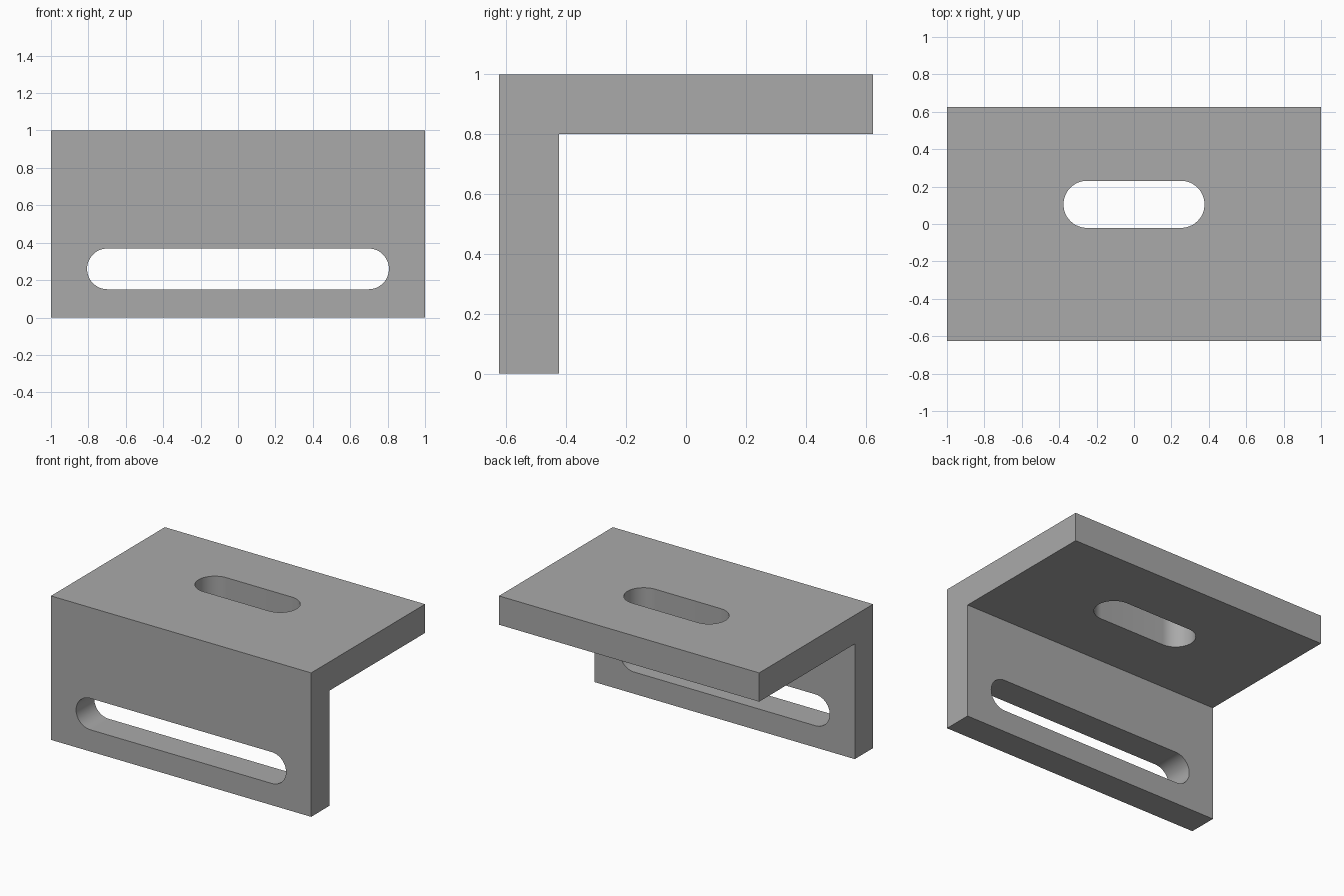
import bpy, bmesh, math
from mathutils import Matrix, Vector

cube = bpy.data.objects.get("Cube")
if cube:
    bpy.data.objects.remove(cube, do_unlink=True)

WIDTH, DEPTH, HEIGHT, THICK = 2.0, 1.25, 1.0, 0.2

grey = bpy.data.materials.new("Grey metal")
grey.use_nodes = True
grey.diffuse_color = (0.4, 0.4, 0.4, 1)
grey.node_tree.nodes["Principled BSDF"].inputs["Base Color"].default_value = grey.diffuse_color


def extrude_outline(name, points, direction):
    """Solid made by sweeping a closed outline along a direction."""
    bm = bmesh.new()
    face = bm.faces.new([bm.verts.new(p) for p in points])
    swept = bmesh.ops.extrude_face_region(bm, geom=[face], use_keep_orig=True)
    verts = [g for g in swept["geom"] if isinstance(g, bmesh.types.BMVert)]
    bmesh.ops.translate(bm, verts=verts, vec=direction)
    bmesh.ops.recalc_face_normals(bm, faces=bm.faces)
    mesh = bpy.data.meshes.new(name)
    bm.to_mesh(mesh)
    bm.free()
    mesh.materials.append(grey)
    obj = bpy.data.objects.new(name, mesh)
    bpy.context.collection.objects.link(obj)
    return obj


def slot_cutter(name, half_length, radius, matrix, steps=24):
    """Round-ended bar, lying along x, that passes through a plate."""
    points = []
    for side in (1, -1):
        for i in range(steps + 1):
            a = math.pi * (i / steps - 0.5)
            x = half_length - radius + radius * math.cos(a)
            points.append(matrix @ Vector((side * x, side * radius * math.sin(a), -THICK)))
    cutter = extrude_outline(name, points, matrix.to_3x3() @ Vector((0, 0, 2 * THICK)))
    cutter.hide_render = True
    return cutter


# L-shaped bracket body
front, back, inner = -DEPTH / 2, DEPTH / 2, -DEPTH / 2 + THICK
shelf = HEIGHT - THICK
profile = [(front, 0), (inner, 0), (inner, shelf), (back, shelf), (back, HEIGHT), (front, HEIGHT)]
bracket = extrude_outline("angle_bracket", [(-WIDTH / 2, y, z) for y, z in profile], (WIDTH, 0, 0))

# Slots through the top plate and the front plate
cutters = [
    slot_cutter("top_slot_cutter", 0.377, 0.126,
                Matrix.Translation((0, 0.105, HEIGHT - THICK / 2))),
    slot_cutter("front_slot_cutter", 0.807, 0.109,
                Matrix.Translation((0, front + THICK / 2, 0.26)) @ Matrix.Rotation(math.pi / 2, 4, "X")),
]
bpy.context.view_layer.objects.active = bracket
for cutter in cutters:
    mod = bracket.modifiers.new(cutter.name, "BOOLEAN")
    mod.operation, mod.solver, mod.object = "DIFFERENCE", "EXACT", cutter
    bpy.ops.object.modifier_apply(modifier=mod.name)
    bpy.data.objects.remove(cutter, do_unlink=True)

# Smooth slot ends, sharp plate edges
bpy.ops.object.select_all(action="DESELECT")
bracket.select_set(True)
bpy.ops.object.shade_smooth_by_angle(angle=math.radians(30))
